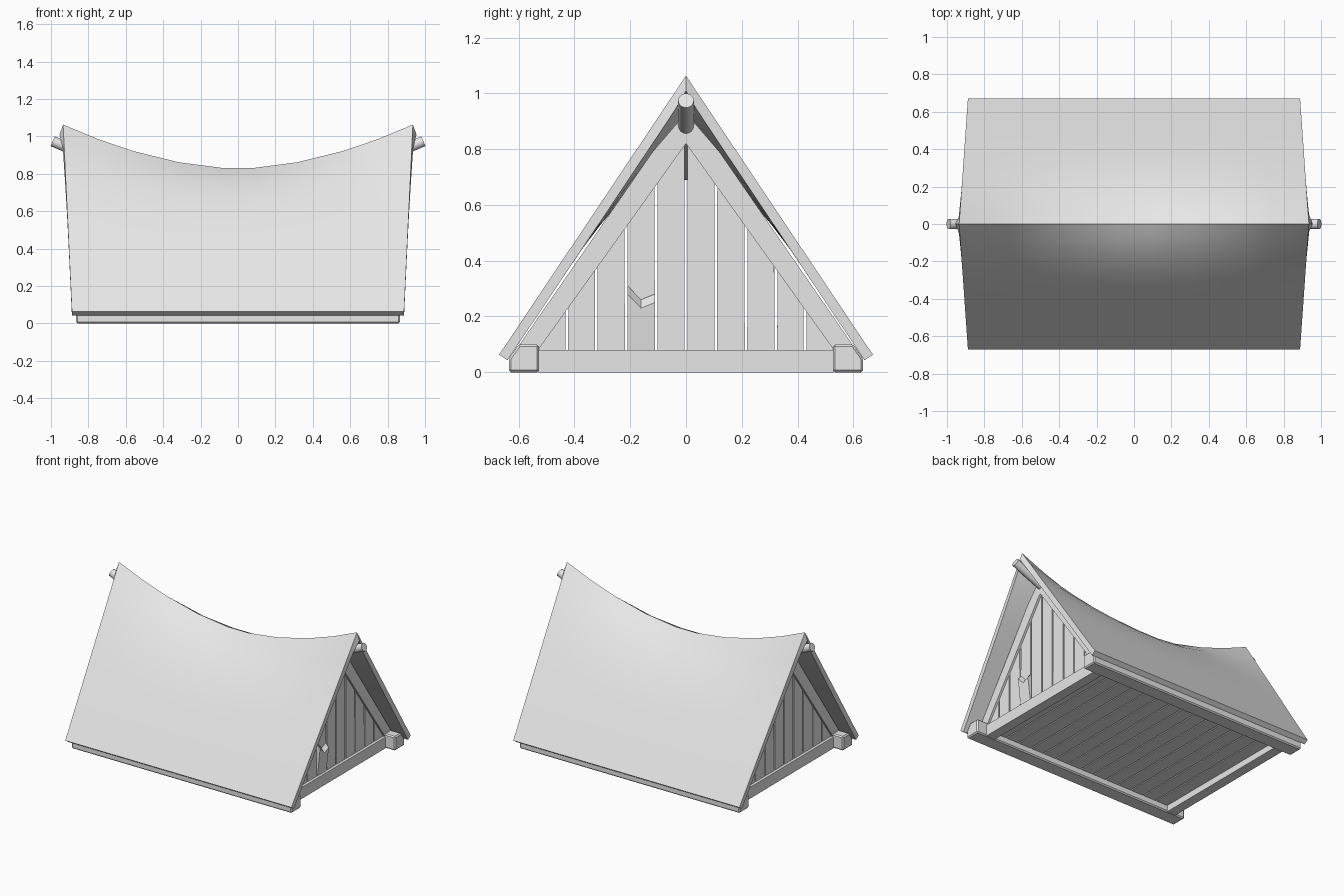
import bpy
import bmesh
import random
from mathutils import Vector

random.seed(4)
if "Cube" in bpy.data.objects:
    bpy.data.objects.remove(bpy.data.objects["Cube"])

grey = bpy.data.materials.new("plain_grey")
grey.use_nodes = True
colour = (0.8, 0.8, 0.8, 1)
grey.diffuse_color = colour
grey.node_tree.nodes["Principled BSDF"].inputs["Base Color"].default_value = colour


def add_object(name, bm):
    bmesh.ops.recalc_face_normals(bm, faces=bm.faces)
    mesh = bpy.data.meshes.new(name)
    bm.to_mesh(mesh)
    bm.free()
    mesh.materials.append(grey)
    obj = bpy.data.objects.new(name, mesh)
    bpy.context.collection.objects.link(obj)
    return obj


def prism(name, profile, x0, x1):
    """Extrude a (y, z) profile along x."""
    bm = bmesh.new()
    face = bm.faces.new([bm.verts.new((x0, y, z)) for y, z in profile])
    made = bmesh.ops.extrude_face_region(bm, geom=[face])["geom"]
    moved = [v for v in made if isinstance(v, bmesh.types.BMVert)]
    bmesh.ops.translate(bm, verts=moved, vec=(x1 - x0, 0, 0))
    return add_object(name, bm)


def box(name, x0, x1, y0, y1, z0, z1):
    return prism(name, [(y0, z0), (y1, z0), (y1, z1), (y0, z1)], x0, x1)


def finish(obj, angle):
    """Apply modifiers, then smooth while keeping sharp edges."""
    bpy.ops.object.select_all(action="DESELECT")
    obj.select_set(True)
    bpy.context.view_layer.objects.active = obj
    for mod in list(obj.modifiers):
        bpy.ops.object.modifier_apply(modifier=mod.name)
    bpy.ops.object.shade_smooth_by_angle(angle=angle)


def sag(u):
    return 0.235 * (1 - abs(u) ** 1.8)


# Roof: two slopes whose ridge sags in the middle
STATIONS = [-1, -0.8, -0.6, -0.34, -0.09, 0.09, 0.34, 0.6, 0.8, 1]
ROWS = 10
bm = bmesh.new()
grid = []
for u in STATIONS:
    column = []
    for i in range(-ROWS, ROWS + 1):
        t = 1 - abs(i) / ROWS
        dip = max(0, (t - 0.35) / 0.65) ** 2
        z = 0.063 + t - sag(u) * dip
        column.append(bm.verts.new((u * (0.888 + 0.047 * t), 0.67 * i / ROWS, z)))
    grid.append(column)
for a, b in zip(grid, grid[1:]):
    for i in range(2 * ROWS):
        bm.faces.new((a[i], b[i], b[i + 1], a[i + 1]))
roof = add_object("roof", bm)
shell = roof.modifiers.new("thickness", "SOLIDIFY")
shell.thickness = 0.036
shell.offset = -1
shell.use_even_offset = True
finish(roof, 0.5)

# Ridge pole: round bar following the ridge underneath
bm = bmesh.new()
rings = []
path = [Vector((u * 0.935, 0, 0.948 - sag(u))) for u in [-1.06] + STATIONS[1:-1] + [1.06]]
for k, p in enumerate(path):
    along = (path[min(k + 1, len(path) - 1)] - path[max(k - 1, 0)]).normalized()
    up = Vector((0, 1, 0)).cross(along)
    ring = bmesh.ops.create_circle(bm, segments=16, radius=0.028)["verts"]
    for v in ring:
        v.co = p + Vector((0, 1, 0)) * v.co.x + up * v.co.y
    rings.append(ring)
for a, b in zip(rings, rings[1:]):
    for i in range(16):
        j = (i + 1) % 16
        bm.faces.new((a[i], a[j], b[j], b[i]))
bm.faces.new(rings[0])
bm.faces.new(rings[-1])
finish(add_object("ridge_pole", bm), 0.6)

# Long base sills with a chamfered outer top corner
for side, name in ((1, "back_sill"), (-1, "front_sill")):
    shape = [(0.527, 0), (0.635, 0), (0.635, 0.05), (0.6, 0.1), (0.527, 0.1)]
    sill = prism(name, [(side * y, z) for y, z in shape], -0.865, 0.865)
    edge = sill.modifiers.new("worn_edges", "BEVEL")
    edge.width = 0.008
    edge.segments = 1
    finish(sill, 0.3)

# Floor boards
COUNT = 14
step = 1.46 / COUNT
for k in range(COUNT):
    x = -0.73 + k * step
    box("floor_board", x + 0.004, x + step - 0.004, -0.53, 0.53, 0.045, 0.065)


def plank_top(y):
    return 0.86 - 1.4 * abs(y)


# Gable ends: cross beam, rafters and upright planks
GAPS = [-0.53, -0.427, -0.322, -0.215, -0.107, 0, 0.107, 0.215, 0.322, 0.427, 0.53]
for end, label in ((1, "left"), (-1, "right")):
    box(label + "_cross_beam", end * 0.72, end * 0.79, -0.53, 0.53, 0, 0.08)
    for side in (1, -1):
        shape = [(0, 0.82), (0.53, 0.08), (0.61, 0.08), (0.12, 0.79), (0, 0.93)]
        prism(label + "_rafter", [(side * y, z) for y, z in shape], end * 0.725, end * 0.785)
    for k, (y0, y1) in enumerate(zip(GAPS, GAPS[1:])):
        low = 0.004 + random.uniform(0, 0.001)
        high = 0.005 + random.uniform(0, 0.001)
        a, b = y0 + low, y1 - low
        c, d = y1 - high, y0 + high
        top = [(c, plank_top(c)), (d, plank_top(d))]
        name = label + "_plank"
        if end == 1 and k == 3:
            # Snapped plank: the lower piece leans out past the upper
            mid = (a + b) / 2
            prism(name + "_upper", [(a, 0.31), (mid, 0.26), (b, 0.28)] + top, 0.742, 0.77)
            lower = prism(name + "_lower",
                          [(a, 0.06), (b, 0.06), (b, 0.28), (mid, 0.26), (a, 0.31)], 0.742, 0.77)
            for v in lower.data.vertices:
                if v.co.z > 0.1:
                    v.co.x += 0.022
                    if v.co.x > 0.78:
                        v.co.z -= 0.03
        else:
            prism(name, [(a, 0.06), (b, 0.06)] + top, end * 0.742, end * 0.77)
